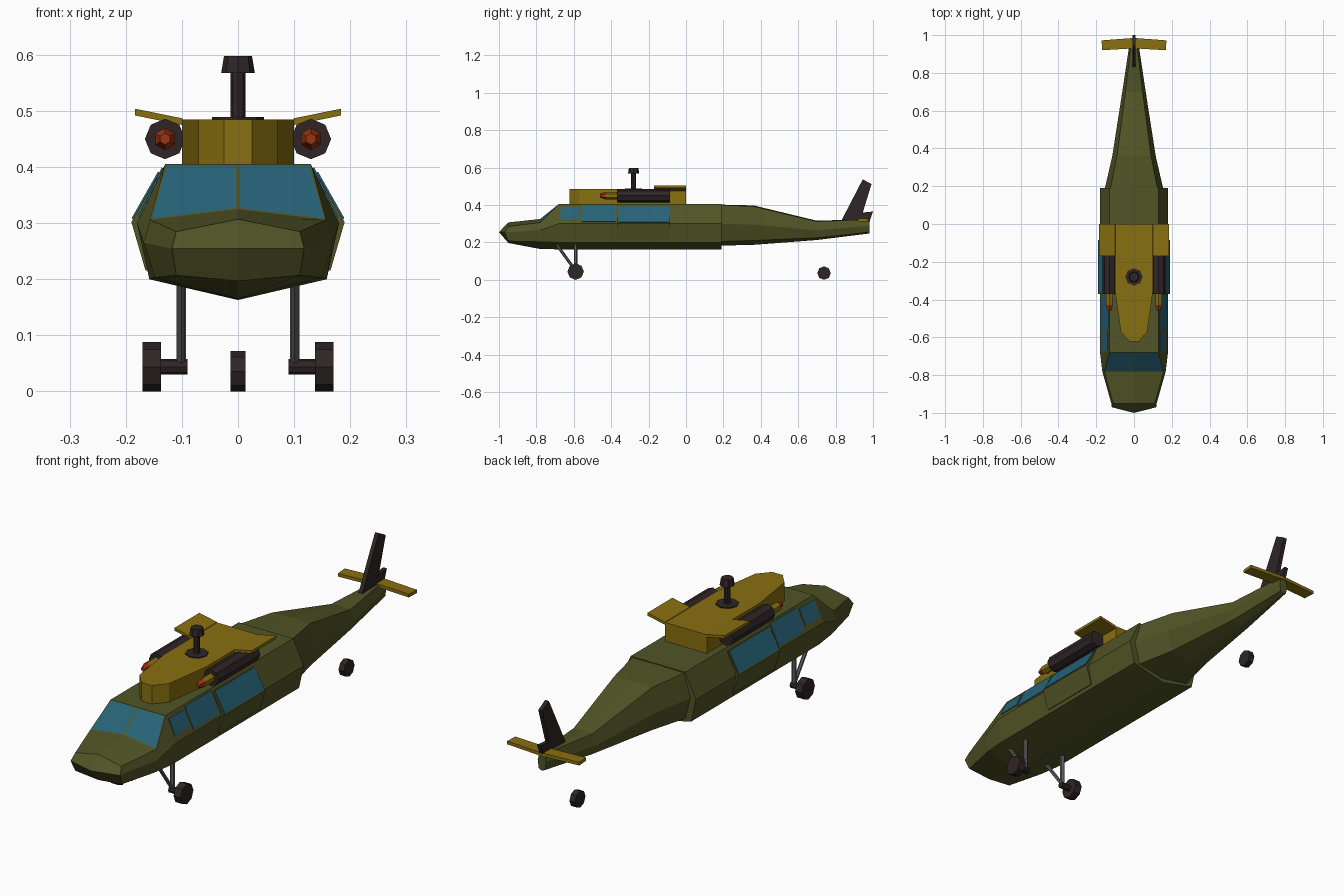
import bpy, bmesh
from mathutils import Vector, Matrix

if "Cube" in bpy.data.objects:
    bpy.data.objects.remove(bpy.data.objects["Cube"])

def mat(name, r, g, b):
    m = bpy.data.materials.new(name)
    m.diffuse_color = (r, g, b, 1)
    m.use_nodes = True
    m.node_tree.nodes["Principled BSDF"].inputs["Base Color"].default_value = m.diffuse_color
    return m

OLIVE = mat("olive", 0.083, 0.089, 0.019)
YELLOW = mat("mustard", 0.25, 0.16, 0.005)
GLASS = mat("glass_blue", 0.02, 0.125, 0.19)
DARK = mat("dark_brown", 0.029, 0.018, 0.019)
RED = mat("rust_red", 0.32, 0.036, 0.007)
GREY = mat("strut_grey", 0.115, 0.115, 0.127)

def finish(name, bm, *mats):
    bmesh.ops.remove_doubles(bm, verts=bm.verts, dist=1e-5)
    bmesh.ops.recalc_face_normals(bm, faces=bm.faces)
    me = bpy.data.meshes.new(name)
    bm.to_mesh(me)
    bm.free()
    for m in mats:
        me.materials.append(m)
    ob = bpy.data.objects.new(name, me)
    bpy.context.collection.objects.link(ob)
    return ob

def loft(half_rings):
    """Skin mirrored half rings, each running from top centre to keel."""
    bm = bmesh.new()
    rings = []
    for h in half_rings:
        full = h + [(-x, y, z) for x, y, z in reversed(h[1:-1])]
        rings.append([bm.verts.new(p) for p in full])
    n = len(rings[0])
    for a, b in zip(rings, rings[1:]):
        for i in range(n):
            j = (i + 1) % n
            bm.faces.new((a[i], a[j], b[j], b[i]))
    bm.faces.new(rings[0])
    bm.faces.new(rings[-1])
    bmesh.ops.dissolve_degenerate(bm, edges=bm.edges, dist=1e-5)
    bmesh.ops.remove_doubles(bm, verts=bm.verts, dist=1e-5)
    return bm

def section(y, ztop, top, mid, bot, keel):
    return [(0, y, ztop), (top[0], y, top[1]), (mid[0], y, mid[1]),
            (bot[0], y, bot[1]), (0, y, keel)]

def prism(name, points, shift, m):
    """Polygon of 3D points extruded along a vector."""
    bm = bmesh.new()
    f = bm.faces.new([bm.verts.new(p) for p in points])
    out = bmesh.ops.extrude_face_region(bm, geom=[f])["geom"]
    bm.faces.new([bm.verts.new(p) for p in points]) if not f.is_valid else None
    bmesh.ops.translate(bm, vec=shift, verts=[v for v in out if isinstance(v, bmesh.types.BMVert)])
    return finish(name, bm, m)

def tube(name, p0, p1, r0, r1, m, n=8):
    p0, p1 = Vector(p0), Vector(p1)
    d = p1 - p0
    rot = Vector((0, 0, 1)).rotation_difference(d).to_matrix().to_4x4()
    bm = bmesh.new()
    bmesh.ops.create_cone(bm, cap_ends=True, segments=n, radius1=r0, radius2=r1,
                          depth=d.length, matrix=Matrix.Translation((p0 + p1) / 2) @ rot)
    return finish(name, bm, m)

# Fuselage with inset windshield panes
main = (0.405, (0.13, 0.405), (0.18, 0.30), (0.158, 0.20), 0.163)
bm = loft([
    [(0, -1, 0.255)] + [(0.118, -0.97, 0.255)] * 3 + [(0, -1, 0.255)],
    section(-0.95, 0.307, (0.11, 0.285), (0.12, 0.255), (0.11, 0.207), 0.197),
    section(-0.78, 0.325, (0.157, 0.306), (0.168, 0.265), (0.148, 0.203), 0.165),
    section(-0.68, *main),
    section(0.19, *main)])
panes = [f for f in bm.faces if -0.75 < f.calc_center_median().y < -0.71
         and f.normal.z ** 2 > 0.1 and f.calc_center_median().z > 0.34
         and abs(f.calc_center_median().x) < 0.1]
for f in panes:
    bmesh.ops.inset_region(bm, faces=[f], thickness=0.005)
    f.material_index = 1
finish("fuselage", bm, OLIVE, GLASS)

# Tail boom
finish("tail_boom", loft([
    section(0.185, 0.402, (0.125, 0.40), (0.155, 0.30), (0.13, 0.205), 0.183),
    section(0.36, 0.398, (0.09, 0.393), (0.115, 0.295), (0.09, 0.21), 0.187),
    section(0.70, 0.316, (0.045, 0.312), (0.062, 0.265), (0.045, 0.225), 0.213),
    section(0.98, 0.325, (0.012, 0.323), (0.02, 0.29), (0.015, 0.255), 0.248)]), OLIVE)

# Engine housing
half = [(0.025, -0.622), (0.07, -0.57), (0.1, -0.36), (0.1, 0)]
outline = half + [(-x, y) for x, y in reversed(half)]
prism("engine_housing", [(x, y, 0.40) for x, y in outline], (0, 0, 0.085), YELLOW)

# Rotor mast
for part, z0, z1, r0, r1 in (("mast_base", 0.484, 0.489, 0.046, 0.046),
                             ("mast_shaft", 0.485, 0.575, 0.013, 0.013),
                             ("mast_head", 0.568, 0.598, 0.03, 0.025)):
    tube(part, (0, -0.28, z0), (0, -0.28, z1), r0, r1, DARK)

# Tail fin and stabilizer
fin = [(0.83, 0.315), (0.945, 0.537), (0.992, 0.512), (0.945, 0.36), (1.0, 0.365), (0.982, 0.315)]
prism("tail_fin", [(-0.009, y, z) for y, z in fin], (0.018, 0, 0), DARK)
stab = [(0, 0.93), (0.168, 0.92), (0.172, 0.972), (0, 0.985), (-0.172, 0.972), (-0.168, 0.92)]
prism("stabilizer", [(x, y, 0.313) for x, y in stab], (0, 0, 0.014), YELLOW)

def side_window(name, s, lower, upper, y_low, y_up, t0, t1):
    """Thin pane lying on the sloped side between two (x, z) lines."""
    a, b = Vector(lower), Vector(upper)
    n = Vector((b.y - a.y, a.x - b.x)).normalized() * 0.003
    p, q = a.lerp(b, t0), a.lerp(b, t1)
    prism(name, [(s * p.x, y_low[0], p.y), (s * p.x, y_low[1], p.y),
                 (s * q.x, y_up[1], q.y), (s * q.x, y_up[0], q.y)],
          (s * n.x, 0, n.y), GLASS)

for s, side in ((1, "right"), (-1, "left")):
    # Sliding door and side windows
    door = [(0.128, 0.391), (0.139, 0.392), (0.19, 0.302), (0.165, 0.216), (0.15, 0.216), (0.17, 0.30)]
    prism(side + "_door", [(s * x, -0.37, z) for x, z in door], (0, 0.285, 0), OLIVE)
    side_window(side + "_door_window", s, (0.19, 0.302), (0.139, 0.392),
                (-0.36, -0.09), (-0.36, -0.09), 0.06, 0.98)
    body = ((0.18, 0.30), (0.13, 0.405))
    side_window(side + "_middle_window", s, *body, (-0.555, -0.378), (-0.555, -0.378), 0.1, 0.93)
    side_window(side + "_front_window", s, *body, (-0.67, -0.57), (-0.67, -0.57), 0.24, 0.85)

    # Stub wing above the pod
    wing = [(0.09, 0.475), (0.1, 0.487), (0.184, 0.504), (0.184, 0.492), (0.1, 0.475)]
    prism(side + "_stub_wing", [(s * x, -0.17, z) for x, z in wing], (0, 0.17, 0), YELLOW)

    # Weapon pod
    def pod(part, y0, y1, r0, r1, m, n=8):
        tube(side + part, (s * 0.13, y0, 0.45), (s * 0.13, y1, 0.45), r0, r1, m, n)
    pod("_pod", -0.085, -0.37, 0.036, 0.036, DARK)
    pod("_pod_neck", -0.36, -0.43, 0.02, 0.02, YELLOW, 6)
    pod("_pod_tip", -0.43, -0.46, 0.02, 0.01, RED, 6)

    # Main landing gear
    tube(side + "_wheel", (s * 0.137, -0.59, 0.044), (s * 0.17, -0.59, 0.044), 0.044, 0.044, DARK)
    tube(side + "_axle", (s * 0.09, -0.59, 0.044), (s * 0.15, -0.59, 0.044), 0.014, 0.014, DARK)
    tube(side + "_strut", (s * 0.101, -0.59, 0.035), (s * 0.101, -0.59, 0.22), 0.01, 0.01, GREY, 6)
    tube(side + "_brace", (s * 0.101, -0.595, 0.055), (s * 0.101, -0.70, 0.20), 0.008, 0.008, GREY, 6)

# Tail wheel
tube("tail_wheel", (-0.013, 0.738, 0.036), (0.013, 0.738, 0.036), 0.036, 0.036, DARK)
